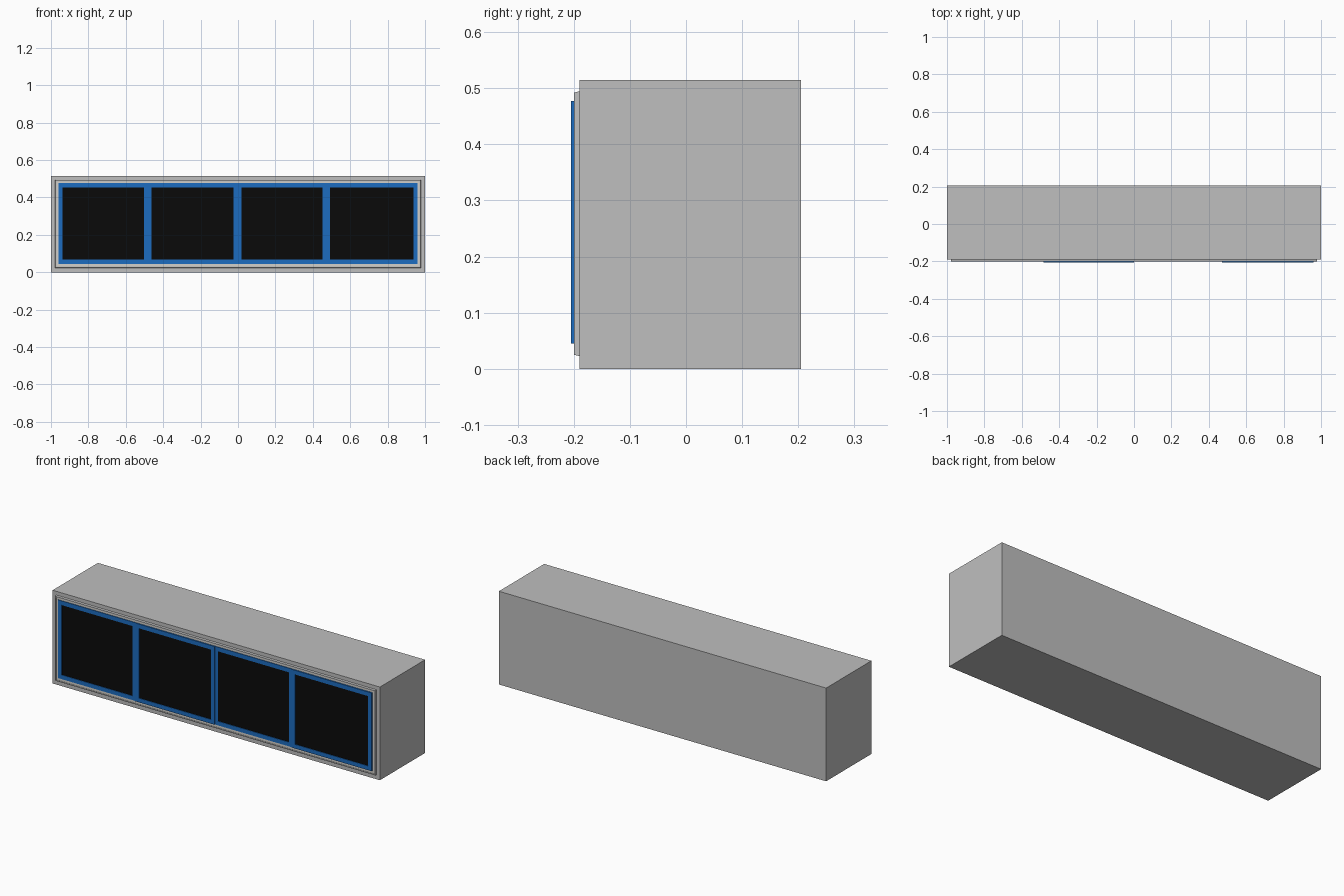
import bpy
import bmesh
from mathutils import Vector

cube = bpy.data.objects.get("Cube")
if cube:
    bpy.data.objects.remove(cube, do_unlink=True)


def make_material(name, colour):
    mat = bpy.data.materials.new(name)
    mat.use_nodes = True
    mat.diffuse_color = (*colour, 1)
    mat.node_tree.nodes["Principled BSDF"].inputs["Base Color"].default_value = (*colour, 1)
    return mat


GREY = make_material("wall grey", (0.52, 0.52, 0.52))
PALE = make_material("pale trim", (0.66, 0.64, 0.60))
BLUE = make_material("sash blue", (0.012, 0.15, 0.53))
BLACK = make_material("dark glass", (0.003, 0.003, 0.003))


def finish(name, bm, mat):
    bmesh.ops.recalc_face_normals(bm, faces=bm.faces)
    mesh = bpy.data.meshes.new(name)
    bm.to_mesh(mesh)
    bm.free()
    mesh.materials.append(mat)
    obj = bpy.data.objects.new(name, mesh)
    bpy.context.collection.objects.link(obj)
    return obj


def box(name, x, y, z, mat):
    """Box from (low, high) pairs on each axis."""
    bm = bmesh.new()
    bmesh.ops.create_cube(bm, size=1)
    for v in bm.verts:
        v.co = Vector([pair[v.co[i] > 0] for i, pair in enumerate((x, y, z))])
    return finish(name, bm, mat)


def frame(name, x, z, profile, mat):
    """Sweep a closed (inset, y) profile around a rectangle with mitred corners."""
    bm = bmesh.new()
    loops = []
    for inset, y in profile:
        x0, x1, z0, z1 = x[0] + inset, x[1] - inset, z[0] + inset, z[1] - inset
        loops.append([bm.verts.new((px, y, pz))
                      for px, pz in ((x0, z0), (x1, z0), (x1, z1), (x0, z1))])
    for i, a in enumerate(loops):
        b = loops[(i + 1) % len(loops)]
        for k in range(4):
            n = (k + 1) % 4
            bm.faces.new((a[k], a[n], b[n], b[k]))
    return finish(name, bm, mat)


# Wall block
box("wall_block", (-1, 1), (-0.19, 0.205), (0, 0.515), GREY)

# Outer window frame with a chamfered edge, and its pale inner lip
frame("window_frame", (-0.98, 0.98), (0.022, 0.495),
      [(0, -0.188), (0.003, -0.2), (0.009, -0.2), (0.009, -0.188)], GREY)
frame("inner_lip", (-0.971, 0.971), (0.031, 0.486),
      [(0, -0.188), (0, -0.198), (0.02, -0.198), (0.02, -0.188)], PALE)

# Four sliding sashes on alternating tracks
sashes = [(-0.96, -0.48), (-0.485, 0.0), (-0.005, 0.475), (0.47, 0.96)]
z = (0.045, 0.477)
rail = 0.023
for i, x in enumerate(sashes):
    front = -0.205 if i % 2 else -0.2015
    frame(f"sash_{i + 1}", x, z,
          [(0, -0.189), (0, front), (rail, front), (rail, -0.189)], BLUE)
    box(f"glass_{i + 1}", (x[0] + rail, x[1] - rail), (-0.195, front + 0.003),
        (z[0] + rail, z[1] - rail), BLACK)
